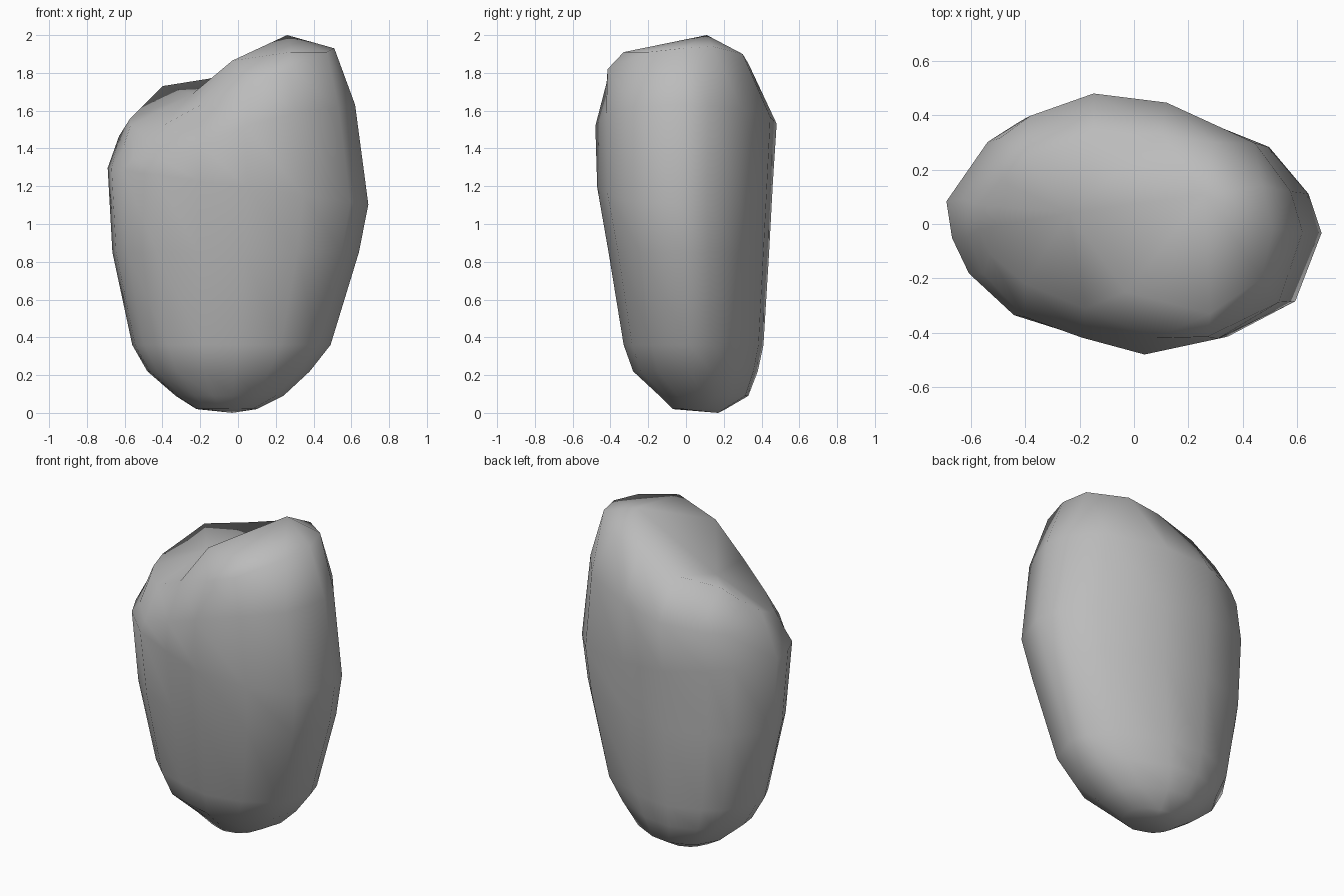
import bpy
import bmesh

# Remove only the default cube
default_cube = bpy.data.objects.get("Cube")
if default_cube:
    bpy.data.objects.remove(default_cube, do_unlink=True)


def make_material(name, colour):
    material = bpy.data.materials.new(name)
    material.use_nodes = True
    material.diffuse_color = colour
    shader = material.node_tree.nodes["Principled BSDF"]
    shader.inputs["Base Color"].default_value = colour
    shader.inputs["Roughness"].default_value = 0.9
    return material


# Plan outline of the boulder, clockwise from its +x end, in a unit box
outline = [
    (1, -.06), (.86, -.6), (.5, -.88), (.07, -1), (-.3, -.87),
    (-.64, -.71), (-.88, -.38), (-.97, -.1), (-1, .19), (-.78, .66),
    (-.6, .83), (-.23, 1), (.2, .93), (.72, .62), (.93, .25),
]

# Body sections: height, x range, y range, slope along x, front corner dip
sections = [
    (.02, -.22, .1, -.07, .21, 0, 0),
    (.09, -.33, .24, -.14, .33, 0, 0),
    (.22, -.48, .38, -.28, .38, 0, 0),
    (.36, -.56, .49, -.33, .41, 0, 0),
    (.85, -.665, .64, -.41, .44, 0, 0),
    (1.2, -.69, .69, -.47, .46, -.14, 0),
    (1.55, -.63, .62, -.48, .48, .13, .28),
]

# Uneven upper rim, in the same order as the outline
rim = [
    (.51, -.02, 1.93), (.47, -.2, 1.91), (.27, -.415, 1.82),
    (.08, -.42, 1.75), (-.18, -.31, 1.64), (-.4, -.22, 1.52),
    (-.53, -.11, 1.5), (-.57, -.02, 1.52), (-.57, .07, 1.56),
    (-.49, .16, 1.64), (-.4, .24, 1.73), (-.15, .33, 1.77),
    (.1, .33, 1.85), (.29, .3, 1.9), (.47, .14, 1.94),
]


def section_points(height, left, right, front, back, slope, dip):
    """Fit the outline into one section box, tilt it and lower one corner."""
    points = []
    for u, v in outline:
        x = (left + right) / 2 + u * (right - left) / 2
        y = (front + back) / 2 + v * (back - front) / 2
        corner = max(0, -u - v - .8)
        points.append((x, y, height + slope * x - dip * corner))
    return points


def fan(bm, centre, ring):
    for a, b in zip(ring, ring[1:]):
        bm.faces.new((centre, a, b))


# Loft the body from the base to the rim
bm = bmesh.new()
levels = [section_points(*section) for section in sections] + [rim]
rings = [[bm.verts.new(point) for point in level] for level in levels]
for lower, upper in zip(rings, rings[1:]):
    for i in range(len(outline)):
        j = (i + 1) % len(outline)
        bm.faces.new((lower[i], lower[j], upper[j], upper[i]))

# Close the rounded base
base = bm.verts.new((-.03, .17, 0))
fan(bm, base, rings[0] + rings[0][:1])

# Top: a high peak with a crest and shoulder, and a shallow hollow beside them
peak = bm.verts.new((.26, .11, 2))
crest = bm.verts.new((.28, -.33, 1.91))
shoulder = bm.verts.new((-.03, -.25, 1.865))
hollow = bm.verts.new((-.24, .04, 1.69))
top = rings[-1]
fan(bm, peak, top[12:] + top[:2] + [crest])
fan(bm, crest, top[1:4] + [shoulder, peak])
fan(bm, shoulder, top[3:5])
fan(bm, hollow, top[4:13] + [peak, shoulder, top[4]])

bmesh.ops.recalc_face_normals(bm, faces=bm.faces)
for face in bm.faces:
    face.smooth = True

mesh = bpy.data.meshes.new("boulder")
bm.to_mesh(mesh)
bm.free()
mesh.materials.append(make_material("stone grey", (.5, .5, .5, 1)))
boulder = bpy.data.objects.new("boulder", mesh)
bpy.context.collection.objects.link(boulder)
